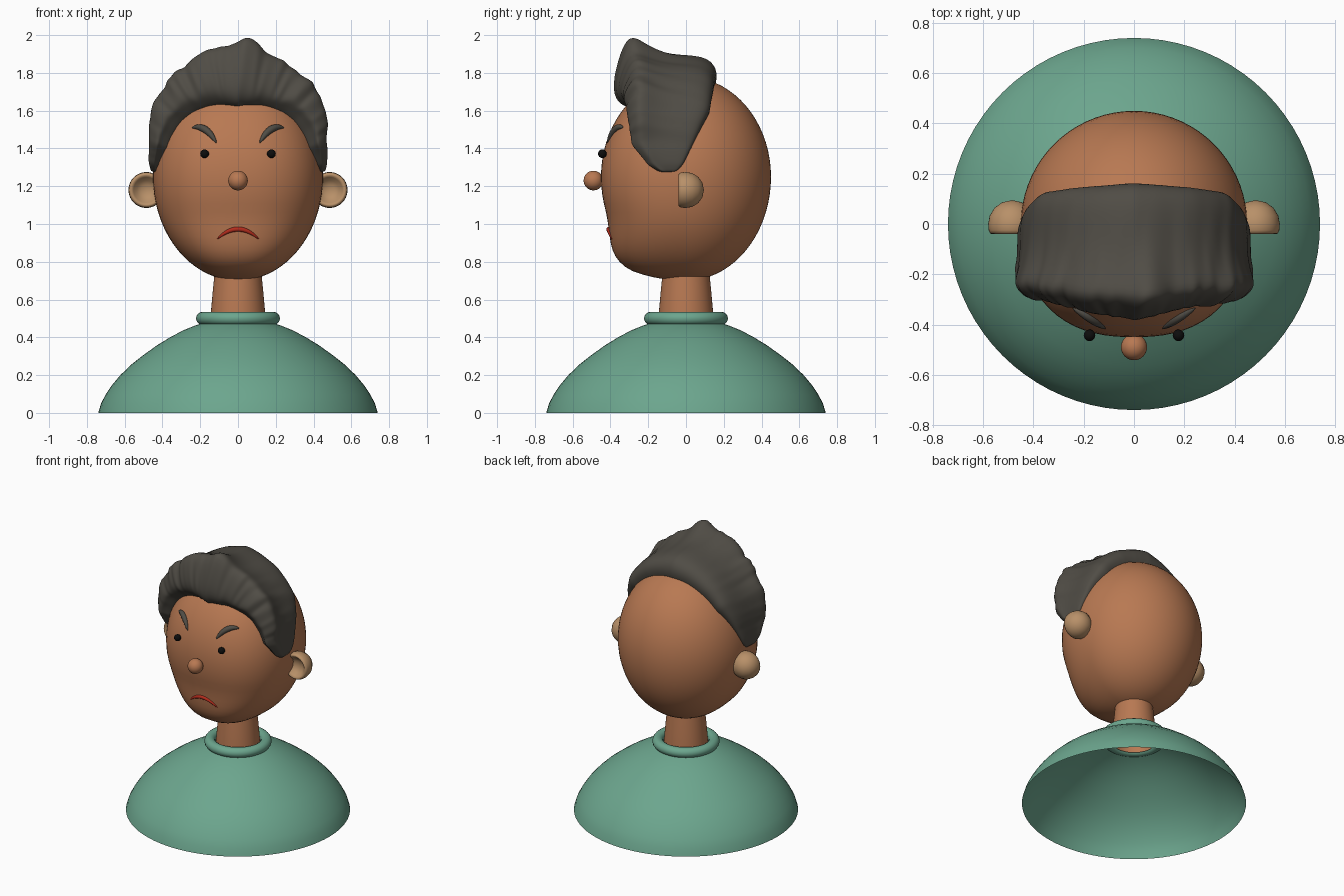
import bpy, bmesh, math
from mathutils import Vector, noise

if "Cube" in bpy.data.objects:
    bpy.data.objects.remove(bpy.data.objects["Cube"])


def material(name, rgb):
    m = bpy.data.materials.new(name)
    m.diffuse_color = (*rgb, 1)
    m.use_nodes = True
    m.node_tree.nodes["Principled BSDF"].inputs["Base Color"].default_value = m.diffuse_color
    return m


SKIN = material("skin", (0.48, 0.19, 0.085))
EAR = material("ear_skin", (0.48, 0.28, 0.14))
SHIRT = material("shirt_green", (0.15, 0.38, 0.27))
HAIR = material("hair_dark", (0.08, 0.073, 0.06))
RED = material("lip_red", (0.45, 0.025, 0.012))
BLACK = material("eye_black", (0.004, 0.004, 0.004))


def build(name, verts, faces, mat):
    bm = bmesh.new()
    vs = [bm.verts.new(v) for v in verts]
    for f in faces:
        bm.faces.new([vs[i] for i in f])
    bmesh.ops.remove_doubles(bm, verts=bm.verts, dist=1e-5)
    bmesh.ops.recalc_face_normals(bm, faces=bm.faces)
    for f in bm.faces:
        f.smooth = True
    me = bpy.data.meshes.new(name)
    bm.to_mesh(me)
    bm.free()
    me.materials.append(mat)
    ob = bpy.data.objects.new(name, me)
    bpy.context.collection.objects.link(ob)
    return ob


def lathe(name, profile, mat, n=64, closed=False):
    """Revolve (radius, z) points around z."""
    k = len(profile)
    verts = [(r * math.cos(2 * math.pi * i / n), r * math.sin(2 * math.pi * i / n), z)
             for i in range(n) for r, z in profile]
    faces = []
    for i in range(n):
        a, b = i * k, (i + 1) % n * k
        for j in range(k if closed else k - 1):
            q = (j + 1) % k
            faces.append((a + j, b + j, b + q, a + q))
    return build(name, verts, faces, mat)


def ball(name, r, loc, mat, seg=32):
    half = seg // 2
    prof = [(r * math.sin(math.pi * i / half), -r * math.cos(math.pi * i / half))
            for i in range(1, half)]
    ob = lathe(name, [(1e-6, -r)] + prof + [(1e-6, r)], mat, seg)
    ob.location = loc
    return ob


# Head shape: ellipsoid with a squarer face and a jaw pushed forward
CZ, N = 1.25, 2.4


def half_height(z):
    return 0.53 if z > CZ else 0.55


def jaw(z):
    return 1 + 0.5 * min(max((1.08 - z) / 0.33, 0), 1) ** 2


def face_y(x, z):
    w = 0.45 * math.sqrt(1 - ((z - CZ) / half_height(z)) ** 2)
    return -w * jaw(z) * (1 - (abs(x) / w) ** N) ** (1 / N)


head = ball("head", 1, (0, 0, 0), SKIN, 72)
for v in head.data.vertices:
    x, y, z = v.co
    z = CZ + z * (0.53 if z > 0 else 0.55)
    r = math.hypot(x, y)
    if y < 0 and r > 1e-4:
        s = r / (abs(x) ** N + abs(y) ** N) ** (1 / N)
        x, y = x * s, y * s * jaw(z)
    v.co = (0.45 * x, 0.45 * y, z)

# Shirt, collar and neck
lathe("shirt", [(.74, 0), (.725, .05), (.70, .098), (.665, .15), (.62, .203), (.565, .256),
                (.5, .307), (.43, .357), (.36, .4), (.29, .437), (.22, .465), (.18, .478)],
      SHIRT, 80)
lathe("collar", [(.186 + .036 * math.cos(a * math.pi / 8), .5 + .035 * math.sin(a * math.pi / 8))
                 for a in range(16)], SHIRT, closed=True)
lathe("neck", [(.147, .47), (.143, .54), (.134, .64), (.126, .72), (.12, .78)], SKIN, 48)

# Ears: dished bowls opening to the front
BOWL = [(1e-6, .095), (.04, .086), (.07, .064), (.089, .033), (.095, 0), (.093, -.025),
        (.087, -.038), (.078, -.04), (.068, -.03), (.05, -.008), (.028, .004), (1e-6, .008)]
for side, tag in ((-1, "left"), (1, "right")):
    ear = lathe("ear_" + tag, BOWL, EAR, 40)
    ear.rotation_euler = (-math.pi / 2, 0, 0)
    ear.location = (side * .485, 0, 1.18)
    ball("eye_" + tag, .023, (side * .177, -.443, 1.372), BLACK, 24)
ball("nose", .052, (0, -.49, 1.23), SKIN)


def stroke(name, a, c, b, radius, mat):
    """Tapered tube along a quadratic arc, laid on the face."""
    cu = bpy.data.curves.new(name, 'CURVE')
    cu.dimensions = '3D'
    cu.bevel_depth = radius
    cu.bevel_resolution = 3
    cu.use_fill_caps = True
    sp = cu.splines.new('POLY')
    n = 20
    sp.points.add(n)
    for i, p in enumerate(sp.points):
        t = i / n
        x, z = [(1 - t) ** 2 * a[k] + 2 * t * (1 - t) * c[k] + t * t * b[k] for k in (0, 1)]
        p.co = (x, face_y(x, z), z, 1)
        p.radius = 0.12 + 0.88 * math.sin(math.pi * t) ** 0.7
    cu.materials.append(mat)
    ob = bpy.data.objects.new(name, cu)
    bpy.context.collection.objects.link(ob)
    bpy.ops.object.select_all(action='DESELECT')
    ob.select_set(True)
    bpy.context.view_layer.objects.active = ob
    bpy.ops.object.convert(target='MESH')
    bpy.ops.object.shade_smooth()


# Brows and frowning mouth
for s, tag in ((-1, "left"), (1, "right")):
    stroke("brow_" + tag, (s * .243, 1.51), (s * .17, 1.53), (s * .115, 1.43), .019, HAIR)
stroke("mouth", (-.11, .92), (0, 1.025), (.11, .92), .013, RED)

# Hair: sections swept over the head from sideburn to sideburn
# angle, front y, back y, hairline radius, crest radius, back radius
KEYS = [(3, -.135, -.055, .435, .455, .453), (8, -.2, -.015, .44, .47, .468),
        (22, -.29, .04, .445, .505, .49), (45, -.315, .13, .465, .625, .56),
        (65, -.345, .15, .43, .665, .605), (90, -.39, .168, .375, .725, .645)]


def key_at(a):
    for p, q in zip(KEYS, KEYS[1:]):
        if a <= q[0]:
            t = (a - p[0]) / (q[0] - p[0])
            return [u + (w - u) * t for u, w in zip(p, q)][1:]
    return KEYS[-1][1:]


STEPS, K = 72, 11
verts, faces = [], []
for i in range(STEPS + 1):
    deg = 3 + 174 * i / STEPS
    yf, yb, ri, rt, rb = key_at(min(deg, 180 - deg))
    rt += .04 * math.exp(-((deg - 84) / 5) ** 2)
    th = math.radians(deg)
    w, h = yb - yf, rt - ri
    sec = [(yf + .2 * w, .36), (yf + .07 * w, ri), (yf - .005, ri + .2 * h),
           (yf + .04 * w, ri + .6 * h), (yf + .15 * w, rt + .01), (yf + .31 * w, rt - .5 * (rt - rb)),
           (yf + .55 * w, rb), (yb - .12 * w, rb), (yb, rb - .35 * (rb - .45)),
           (yb - .01 * w, .42 + .06 * math.sin(th)), (yb - .12 * w, .38)]
    for j, (y, r) in enumerate(sec):
        # clumped strands, strongest along the front quiff
        amp = (0, .3, .8, 1, 1, .8, .35, .15, .1, 0, 0)[j] * min(h / .2, 1)
        g = noise.noise(Vector((th * 7 + y * 3, y * 2.5, 1.7)))
        f = noise.noise(Vector((th * 15 + y * 4, y * 3, 8.3)))
        r += amp * (.03 * g + .022 * f)
        y -= amp * .02 * f
        verts.append((r * math.cos(th), y, CZ + r * math.sin(th)))
for i in range(STEPS):
    for j in range(K):
        q = (j + 1) % K
        faces.append((i * K + j, i * K + q, (i + 1) * K + q, (i + 1) * K + j))
faces += [tuple(range(K)), tuple(range(STEPS * K, STEPS * K + K))]
hair = build("hair", verts, faces, HAIR)
hair.modifiers.new("smooth", 'SUBSURF').levels = 2
hair.modifiers["smooth"].render_levels = 2
